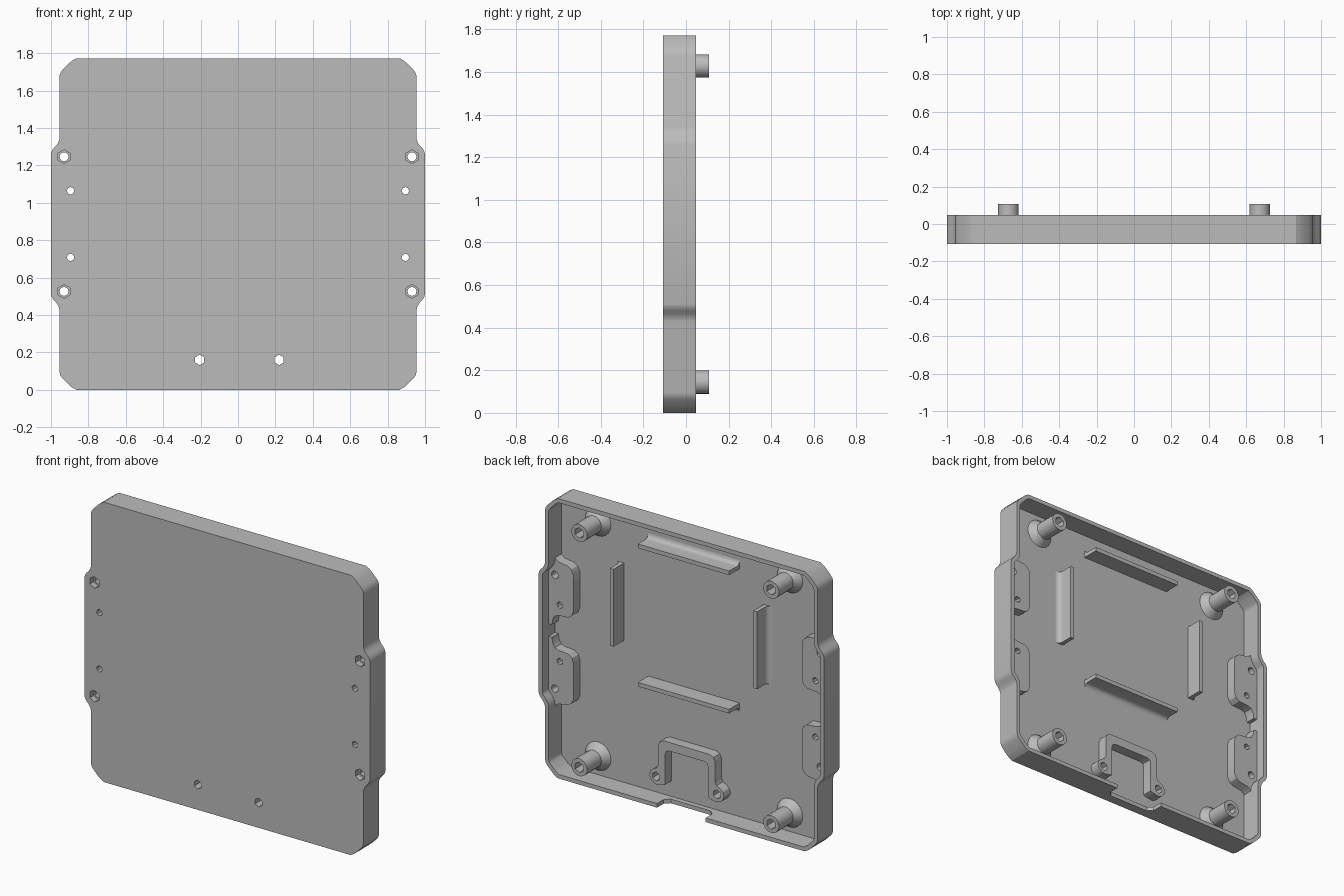
import bpy, bmesh, math
from mathutils import Vector

if "Cube" in bpy.data.objects:
    bpy.data.objects.remove(bpy.data.objects["Cube"], do_unlink=True)

FRONT, FLOOR, RIM, TIP = -0.108, -0.08, 0.047, 0.108
TAB_TOP = -0.016
MID = 0.886          # height of the horizontal symmetry line
WALL = 0.026

grey = bpy.data.materials.new("plastic_grey")
grey.use_nodes = True
grey.diffuse_color = (0.5, 0.5, 0.5, 1)
grey.node_tree.nodes["Principled BSDF"].inputs["Base Color"].default_value = (0.5, 0.5, 0.5, 1)


def finish(name, bm):
    bmesh.ops.recalc_face_normals(bm, faces=bm.faces)
    mesh = bpy.data.meshes.new(name)
    bm.to_mesh(mesh)
    bm.free()
    mesh.materials.append(grey)
    obj = bpy.data.objects.new(name, mesh)
    bpy.context.scene.collection.objects.link(obj)
    return obj


def extrude(name, pts, a, b, frame=lambda p, q, t: (p, t, q)):
    """Prism from a 2D outline, by default drawn in xz and pushed along y."""
    bm = bmesh.new()
    ends = [[bm.verts.new(frame(p, q, t)) for p, q in pts] for t in (a, b)]
    for ring in ends:
        bm.faces.new(ring)
    for i in range(len(pts)):
        j = (i + 1) % len(pts)
        bm.faces.new((ends[0][i], ends[0][j], ends[1][j], ends[1][i]))
    return finish(name, bm)


def circle(x, z, r, n):
    return [(x + r * math.sin(math.tau * i / n), z + r * math.cos(math.tau * i / n))
            for i in range(n)]


def lathe(name, x, z, profile, n=20):
    """Closed turned solid about a y-directed axis; profile is (radius, y)."""
    bm = bmesh.new()
    rings = [[bm.verts.new((p, y, q)) for p, q in circle(x, z, r, n)] for r, y in profile]
    bm.faces.new(rings[0])
    bm.faces.new(rings[-1])
    for lo, hi in zip(rings, rings[1:]):
        for i in range(n):
            j = (i + 1) % n
            bm.faces.new((lo[i], lo[j], hi[j], hi[i]))
    return finish(name, bm)


def cut(obj, *cutters):
    bpy.context.view_layer.objects.active = obj
    for c in cutters:
        mod = obj.modifiers.new("cut", "BOOLEAN")
        mod.operation, mod.solver, mod.object = "DIFFERENCE", "EXACT", c
        bpy.ops.object.modifier_apply(modifier=mod.name)


def inset(pts, d):
    """Mitred inward offset of a closed outline."""
    out = []
    area = sum(p[0] * q[1] - q[0] * p[1] for p, q in zip(pts, pts[1:] + pts[:1]))
    side = 1 if area > 0 else -1
    for i, p in enumerate(pts):
        p = Vector(p)
        e1 = (p - Vector(pts[i - 1])).normalized()
        e2 = (Vector(pts[(i + 1) % len(pts)]) - p).normalized()
        n1, n2 = Vector((-e1.y, e1.x)) * side, Vector((-e2.y, e2.x)) * side
        out.append(tuple(p + (n1 + n2) * d / (1 + n1.dot(n2))))
    return out


# Outer outline: one quarter mirrored to all four
quarter = [(1, 0.375), (0.995, 0.392), (0.985, 0.406), (0.97, 0.422), (0.96, 0.438),
           (0.955, 0.455), (0.955, 0.79), (0.949, 0.81), (0.938, 0.825),
           (0.905, 0.858), (0.889, 0.872), (0.865, MID)]
upper = quarter + [(-x, z) for x, z in reversed(quarter)]
outline = [(x, MID + z) for x, z in upper] + [(x, MID - z) for x, z in reversed(upper)]

# Screw holes shared by the tray and the parts behind them
cutters = []
for s in (1, -1):
    for m in (1, -1):
        bolt = (s * 0.93, MID + m * 0.36)
        cutters.append(extrude("cut_bolt", circle(*bolt, 0.024, 12), -0.2, 0.1))
        cutters.append(extrude("cut_nut", circle(*bolt, 0.037, 6), -0.2, -0.07))
        cutters.append(extrude("cut_screw", circle(s * 0.895, MID + m * 0.178, 0.02, 8), -0.2, 0.1))
for x in (0.22, -0.205):
    cutters.append(extrude("cut_clamp", circle(x, 0.16, 0.028, 6), -0.2, 0.1))

# Tray with its cavity and the cable notch in the bottom wall
tray = extrude("tray", outline, FRONT, RIM)
cavity = extrude("cut_cavity", inset(outline, WALL), FLOOR, 0.2)
notch_pts = [(-0.17, 0.2), (-0.17, -0.02), (-0.14, -0.048), (0.14, -0.048), (0.17, -0.02), (0.17, 0.2)]
notch = extrude("cut_notch", notch_pts, -0.05, 0.06, lambda p, q, t: (p, q, t))
cut(tray, cavity, notch, *cutters)
parts = [tray]

# Side mounting tabs
tab = [(0.985, 0.375), (0.94, 0.44), (0.93, 0.47), (0.905, 0.45), (0.84, 0.44),
       (0.815, 0.425), (0.8, 0.395), (0.8, 0.165), (0.81, 0.135), (0.835, 0.115),
       (0.905, 0.11), (0.93, 0.1), (0.945, 0.075), (0.95, 0.04), (0.985, 0.04)]
for s, side in ((1, "left"), (-1, "right")):
    for m, level in ((1, "upper"), (-1, "lower")):
        obj = extrude(f"{side}_{level}_tab", [(s * x, MID + m * z) for x, z in tab],
                      FLOOR - 0.002, TAB_TOP)
        cut(obj, *cutters)
        parts.append(obj)

# Arched cable clamp with two screw ears
half = [(0.15, 0.125), (0.165, 0.118), (0.185, 0.115), (0.21, 0.11), (0.235, 0.117),
        (0.255, 0.137), (0.262, 0.16), (0.255, 0.185), (0.235, 0.203), (0.21, 0.215),
        (0.2, 0.235), (0.2, 0.36), (0.188, 0.388), (0.16, 0.4)]
inner = [(0.125, 0.345), (0.143, 0.337), (0.15, 0.32)]
arch = half + [(-x, z) for x, z in reversed(half)]
arch += [(-x, z) for x, z in reversed(inner)] + inner
clamp = extrude("cable_clamp", [(x + 0.007, z) for x, z in arch], FLOOR - 0.002, TAB_TOP)
cut(clamp, *cutters)
parts.append(clamp)

# Corner posts with flared feet and hexagonal sockets
for s, side in ((1, "left"), (-1, "right")):
    for m, level in ((1, "upper"), (-1, "lower")):
        x, z = s * 0.672, MID + m * 0.742
        post = lathe(f"{side}_{level}_post", x, z,
                     [(0.09, FLOOR - 0.002), (0.09, FLOOR), (0.055, -0.035), (0.055, TIP)])
        socket = extrude("cut_socket", circle(x, z, 0.033, 6), -0.04, 0.2)
        cut(post, socket)
        cutters.append(socket)
        parts.append(post)

# Four locating ribs, each with a concave fillet on the outer side
R, T, TOP = 0.03, 0.026, 0.025
section = [(0, FLOOR - 0.002), (0, TOP), (T, TOP)]
section += [(T + R - R * math.cos(a), FLOOR + R - R * math.sin(a))
            for a in (math.radians(18 * i) for i in range(6))]
section.append((T + R, FLOOR - 0.002))
RIB_Z = 1.17
for s, side, level in ((1, "left", "upper"), (-1, "right", "lower")):
    parts.append(extrude(f"{level}_rib", section, -0.32, 0.32,
                         lambda p, q, t: (t, q, RIB_Z + s * (0.425 + p))))
    parts.append(extrude(f"{side}_rib", section, -0.245, 0.245,
                         lambda p, q, t: (s * (0.49 + p), q, RIB_Z + t)))

# Clean up cutters, then shade
for c in cutters + [cavity, notch]:
    bpy.data.objects.remove(c, do_unlink=True)
bpy.ops.object.select_all(action="DESELECT")
for obj in parts:
    obj.select_set(True)
bpy.context.view_layer.objects.active = tray
bpy.ops.object.shade_smooth_by_angle(angle=math.radians(30))
